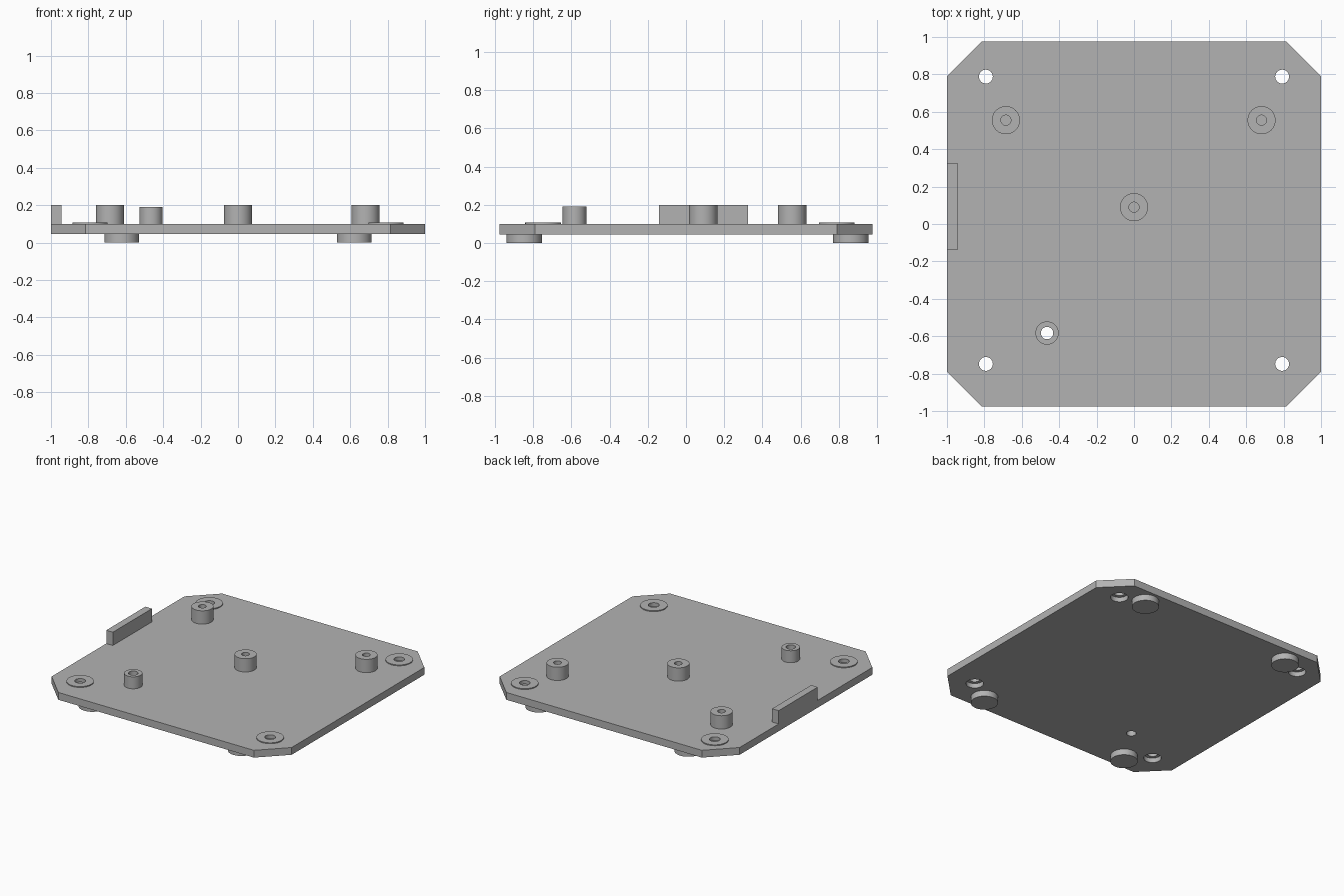
import bpy
import bmesh
from math import tau, cos, sin, radians

cube = bpy.data.objects.get("Cube")
if cube:
    bpy.data.objects.remove(cube)

grey = bpy.data.materials.new("plain grey")
grey.use_nodes = True
COLOUR = (0.45, 0.45, 0.45, 1)
grey.diffuse_color = COLOUR
grey.node_tree.nodes["Principled BSDF"].inputs["Base Color"].default_value = COLOUR

BOTTOM, TOP = 0.045, 0.10   # plate underside and upper face
SIDES = 48


def finish(name, bm):
    bmesh.ops.remove_doubles(bm, verts=bm.verts, dist=1e-5)
    bmesh.ops.recalc_face_normals(bm, faces=bm.faces)
    mesh = bpy.data.meshes.new(name)
    bm.to_mesh(mesh)
    bm.free()
    mesh.materials.append(grey)
    obj = bpy.data.objects.new(name, mesh)
    bpy.context.collection.objects.link(obj)
    return obj


def smooth(obj):
    bpy.ops.object.select_all(action="DESELECT")
    obj.select_set(True)
    bpy.context.view_layer.objects.active = obj
    bpy.ops.object.shade_smooth_by_angle(angle=radians(30))


def prism(name, outline, z0, z1):
    bm = bmesh.new()
    base = bm.faces.new([bm.verts.new((x, y, z0)) for x, y in outline])
    top = bmesh.ops.extrude_face_region(bm, geom=[base], use_keep_orig=True)["geom"]
    bmesh.ops.translate(bm, vec=(0, 0, z1 - z0),
                        verts=[v for v in top if isinstance(v, bmesh.types.BMVert)])
    return finish(name, bm)


def lathe(name, profile, x, y, closed=False):
    """Turn a (radius, height) profile about a vertical axis at x, y."""
    bm = bmesh.new()
    points = profile + profile[:1] if closed else profile
    for (r0, z0), (r1, z1) in zip(points, points[1:]):
        for i in range(SIDES):
            a, b = tau * i / SIDES, tau * (i + 1) / SIDES
            corners = [(r0, z0, a), (r0, z0, b), (r1, z1, b), (r1, z1, a)]
            if r0 == 0:
                corners.pop(1)
            elif r1 == 0:
                corners.pop(2)
            bm.faces.new([bm.verts.new((x + r * cos(t), y + r * sin(t), z))
                          for r, z, t in corners])
    obj = finish(name, bm)
    smooth(obj)
    return obj


# Base plate with clipped corners
half, end, cx, cy = 1.0, 0.975, 0.815, 0.79
plate = prism("base_plate",
              [(cx, -end), (half, -cy), (half, cy), (cx, end),
               (-cx, end), (-half, cy), (-half, -cy), (-cx, -end)], BOTTOM, TOP)

corner_holes = [(sx * 0.792, y) for sx in (-1, 1) for y in (-0.748, 0.788)]
pin_x, pin_y, pin_hole = -0.465, -0.583, 0.033

# Stepped corner holes and the hole under the hollow post
cutters = [lathe("hole_cutter", [(0, 0), (0.06, 0), (0.06, 0.08), (0.037, 0.08),
                                 (0.037, 0.2), (0, 0.2)], x, y) for x, y in corner_holes]
cutters.append(lathe("post_cutter", [(0, 0), (pin_hole, 0), (pin_hole, 0.2), (0, 0.2)],
                     pin_x, pin_y))
for cutter in cutters:
    cutter.hide_render = True
    mod = plate.modifiers.new("hole", "BOOLEAN")
    mod.operation = "DIFFERENCE"
    mod.solver = "EXACT"
    mod.object = cutter
    bpy.ops.object.select_all(action="DESELECT")
    bpy.context.view_layer.objects.active = plate
    plate.select_set(True)
    bpy.ops.object.modifier_apply(modifier=mod.name)
    bpy.data.objects.remove(cutter)
smooth(plate)

# Thin raised rings round the corner holes
for x, y in corner_holes:
    lathe("corner_ring", [(0.037, TOP), (0.093, TOP), (0.093, 0.107), (0.037, 0.107)],
          x, y, closed=True)

# Three screw bosses with blind holes
for x, y in [(-0.685, 0.555), (0.682, 0.555), (0, 0.09)]:
    lathe("screw_boss", [(0, TOP), (0.075, TOP), (0.075, 0.2), (0.027, 0.2),
                         (0.027, 0.105), (0, 0.105)], x, y)

# Hollow post
lathe("hollow_post", [(pin_hole, TOP), (0.062, TOP), (0.062, 0.19), (pin_hole, 0.19)],
      pin_x, pin_y, closed=True)

# Upright tab on the right edge
prism("edge_tab", [(-1, -0.14), (-0.945, -0.14), (-0.945, 0.325), (-1, 0.325)], TOP, 0.2)

# Four round feet
for x in (-0.622, 0.622):
    for y in (-0.847, 0.862):
        lathe("foot", [(0, 0), (0.093, 0), (0.093, BOTTOM), (0, BOTTOM)], x, y)
